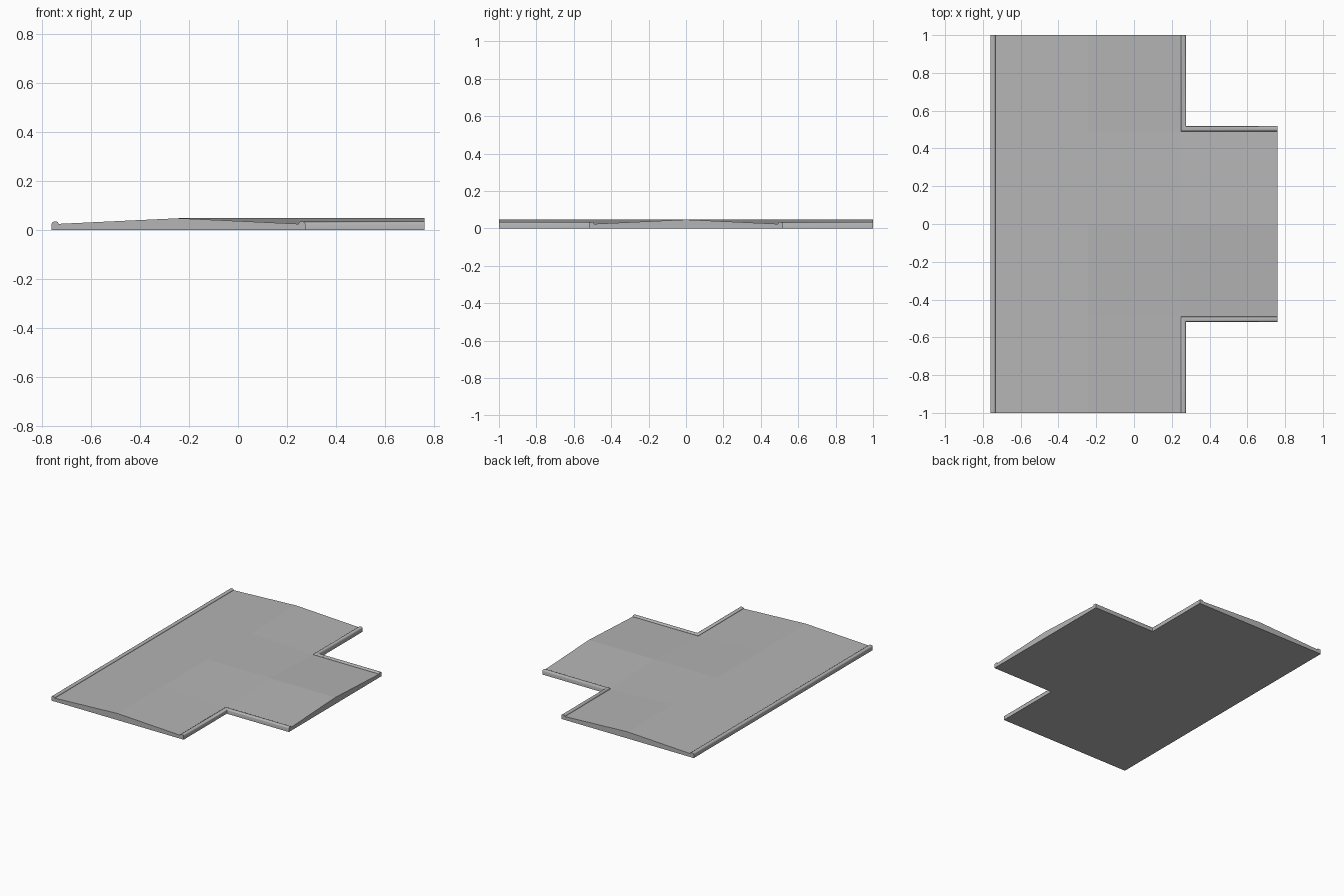
import bpy, bmesh

cube = bpy.data.objects.get("Cube")
if cube:
    bpy.data.objects.remove(cube, do_unlink=True)

grey = bpy.data.materials.new("road_grey")
grey.use_nodes = True
COLOUR = (0.46, 0.46, 0.46, 1)
grey.diffuse_color = COLOUR
grey.node_tree.nodes["Principled BSDF"].inputs["Base Color"].default_value = COLOUR

CROWN_X, HALF, EDGE, END = -0.243, 0.518, 0.761, 1.0
CURB = 0.027                      # curb width
LOW, HIGH = 0.024, 0.047          # gutter and crown heights


def finish(bm, name):
    bmesh.ops.recalc_face_normals(bm, faces=bm.faces)
    mesh = bpy.data.meshes.new(name)
    bm.to_mesh(mesh)
    bm.free()
    mesh.materials.append(grey)
    obj = bpy.data.objects.new(name, mesh)
    bpy.context.scene.collection.objects.link(obj)
    return obj


# Road slab: crowned main road with a crowned arm on the left
inner = HALF - CURB
xs = [CROWN_X - inner, CROWN_X, CROWN_X + inner, EDGE]
ys = [-END, -inner, 0, inner, END]
bm = bmesh.new()
grid = {}
for i, x in enumerate(xs):
    for j, y in enumerate(ys):
        if i == 3 and j in (0, 4):
            continue
        on_crown = i == 1 or (i >= 2 and j == 2)
        grid[i, j] = bm.verts.new((x, y, HIGH if on_crown else LOW))
for i in range(3):
    for j in range(4):
        keys = [(i, j), (i + 1, j), (i + 1, j + 1), (i, j + 1)]
        if all(k in grid for k in keys):
            bm.faces.new([grid[k] for k in keys])
top = list(bm.faces)
copy = bmesh.ops.duplicate(bm, geom=top)["geom"]
for v in copy:
    if isinstance(v, bmesh.types.BMVert):
        v.co.z = 0
rim = [e for e in bm.edges if e.is_boundary]
bmesh.ops.bridge_loops(bm, edges=rim)
finish(bm, "road")

# Curb section: distance inward from the outer edge, height
SECTION = [(0, 0), (0, 0.025), (0.002, 0.03), (0.007, 0.033),
           (0.02, 0.033), (0.025, 0.031), (CURB, 0.027), (CURB, 0)]


def curb(name, path):
    """Sweep the section along path; each stop is (x, y, inward x, inward y)."""
    bm = bmesh.new()
    rings = [[bm.verts.new((x + ix * d, y + iy * d, z)) for d, z in SECTION]
             for x, y, ix, iy in path]
    n = len(SECTION)
    for a, b in zip(rings, rings[1:]):
        for k in range(n):
            m = (k + 1) % n
            bm.faces.new((a[k], a[m], b[m], b[k]))
    bm.faces.new(rings[0])
    bm.faces.new(rings[-1])
    obj = finish(bm, name)
    bpy.ops.object.select_all(action="DESELECT")
    obj.select_set(True)
    bpy.context.view_layer.objects.active = obj
    bpy.ops.object.shade_smooth_by_angle(angle=0.8)


# Straight curb and the two mirrored corner curbs
curb("right_curb", [(-EDGE, -END, 1, 0), (-EDGE, END, 1, 0)])
side = CROWN_X + HALF
for name, s in (("front_corner_curb", -1), ("back_corner_curb", 1)):
    curb(name, [(side, s * END, -1, 0),
                (side, s * HALF, -1, -s),
                (EDGE, s * HALF, 0, -s)])
